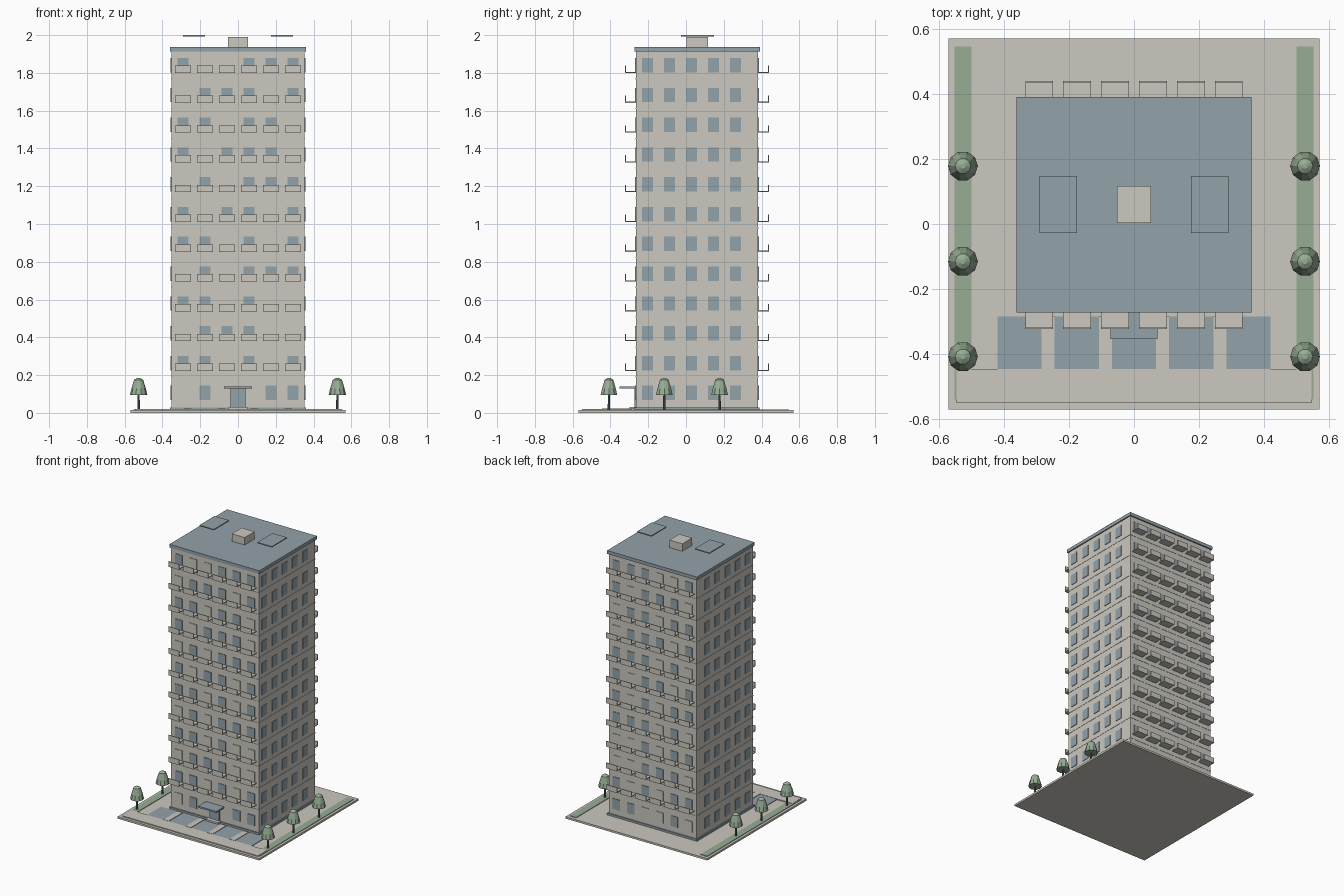
import bpy, bmesh, math
from mathutils import Matrix, Vector

cube = bpy.data.objects.get("Cube")
if cube:
    bpy.data.objects.remove(cube, do_unlink=True)


def material(name, rgb):
    m = bpy.data.materials.new(name)
    m.use_nodes = True
    m.diffuse_color = (*rgb, 1)
    m.node_tree.nodes["Principled BSDF"].inputs["Base Color"].default_value = (*rgb, 1)
    return m


STONE = material("warm_grey_stone", (0.60, 0.58, 0.52))
BLUE = material("slate_blue", (0.29, 0.36, 0.40))
GREEN = material("leaf_green", (0.31, 0.42, 0.30))
BARK = material("dark_bark", (0.13, 0.15, 0.15))


def finish(name, bm, mat):
    mesh = bpy.data.meshes.new(name)
    bm.to_mesh(mesh)
    bm.free()
    mesh.materials.append(mat)
    obj = bpy.data.objects.new(name, mesh)
    bpy.context.collection.objects.link(obj)
    return obj


def boxes(name, mat, spans):
    """One object made of boxes, each given as (x0, x1), (y0, y1), (z0, z1)."""
    bm = bmesh.new()
    for span in spans:
        mid = Vector([(a + b) / 2 for a, b in span])
        size = [abs(b - a) for a, b in span]
        bmesh.ops.create_cube(bm, size=1, matrix=Matrix.Translation(mid) @ Matrix.Diagonal((*size, 1)))
    return finish(name, bm, mat)


def around(c, half):
    return (c - half, c + half)


# Main measures
W = 0.353
FRONT, BACK = -0.265, 0.382
STOREY = 0.1577
FLOORS = 12
GROUND = 0.02
ROOF = 1.912
SILL = 0.068
columns = [(i - 2.5) * 0.1165 for i in range(6)]

# Site: slab, planting strips, road and parking bays
boxes("site_slab", STONE, [((-0.57, 0.57), (-0.57, 0.57), (0, 0.014))])
boxes("planting_strips", GREEN,
      [(around(s * 0.526, 0.026), (-0.54, 0.546), (0.01, 0.018)) for s in (-1, 1)])
boxes("access_road", STONE, [((-0.545, 0.545), (-0.55, -0.445), (0.01, 0.02))])
boxes("parking_bays", BLUE, [((-0.42, 0.42), (-0.445, -0.285), (0.01, 0.018))])
boxes("bay_dividers", STONE,
      [(around(x, 0.02), (-0.446, -0.285), (0.01, 0.022)) for x in (-0.265, -0.087, 0.087, 0.265)])

# Tower body with plinth, thin floor lines and roof
boxes("plinth", BLUE, [((-0.361, 0.361), (-0.272, 0.39), (0.012, 0.028))])
boxes("tower_body", STONE, [((-W, W), (FRONT, BACK), (GROUND, ROOF))])
boxes("floor_lines", STONE,
      [(around(0, W + 0.002), (FRONT - 0.002, BACK + 0.002), around(0.192 + i * STOREY, 0.003))
       for i in range(FLOORS - 1)])
boxes("roof_slab", BLUE, [((-0.361, 0.361), (-0.272, 0.391), (ROOF, 1.936))])
boxes("roof_hut", STONE, [((-0.052, 0.052), (0.003, 0.117), (1.93, 1.99))])
boxes("roof_panels", BLUE,
      [(around(s * 0.233, 0.058), (-0.027, 0.147), (1.993, 2.0)) for s in (-1, 1)])

# Windows: 1 is glazed, 0 has a closed shutter, one string per floor from the ground up
glazing = ["010011", "110101", "011100", "110100", "010111", "110101",
           "101101", "010111", "101110", "110110", "011101", "100111"]
glass, shutters = [], []
for floor, row in enumerate(glazing):
    z = SILL + floor * STOREY
    height = (z, z + 0.076)
    for x, state in zip(columns, row):
        for wall, out in ((FRONT, -1), (BACK, 1)):
            pane = (around(x, 0.029), (wall - out * 0.003, wall + out * 0.004), height)
            entrance = floor == 0 and out < 0 and abs(x) < 0.1
            if not entrance:
                (glass if state == "1" else shutters).append(pane)
    for i in range(5):
        y = -0.203 + i * 0.1165
        for s in (-1, 1):
            glass.append((around(s * W, 0.004), around(y, 0.029), height))
boxes("window_glass", BLUE, glass)
boxes("window_shutters", STONE, shutters)

# Balconies on the front and back: floor slab and solid rail
slabs, rails = [], []
for floor in range(1, FLOORS):
    z = 0.222 + (floor - 1) * STOREY
    for x in columns:
        for wall, out in ((FRONT, -1), (BACK, 1)):
            edge = wall + out * 0.058
            slabs.append((around(x, 0.043), (wall, edge), (z, z + 0.006)))
            rails.append((around(x, 0.043), (edge - out * 0.006, edge), (z, z + 0.039)))
boxes("balcony_floors", STONE, slabs)
boxes("balcony_rails", STONE, rails)

# Entrance
boxes("entrance_door", BLUE, [(around(0, 0.04), (FRONT - 0.008, FRONT), (GROUND, 0.13))])
boxes("entrance_canopy", BLUE, [(around(0, 0.073), (-0.353, FRONT), (0.129, 0.141))])
boxes("entrance_step", STONE, [(around(0, 0.05), (-0.30, FRONT), (GROUND, 0.032))])


# Trees: faceted crowns on thin trunks
def ring_solid(bm, at, profile, sides):
    rings = []
    for r, z in profile:
        rings.append([bm.verts.new((at[0] + r * math.cos(a), at[1] + r * math.sin(a), z))
                      for a in (math.tau * i / sides for i in range(sides))])
    for low, high in zip(rings, rings[1:]):
        for i in range(sides):
            j = (i + 1) % sides
            bm.faces.new((low[i], low[j], high[j], high[i]))
    bm.faces.new(rings[0][::-1])
    bm.faces.new(rings[-1])


crowns, trunks = bmesh.new(), bmesh.new()
for s in (-1, 1):
    for y in (-0.408, -0.115, 0.178):
        spot = (s * 0.526, y)
        ring_solid(crowns, spot, [(0.046, 0.096), (0.038, 0.13), (0.024, 0.175), (0.008, 0.185)], 10)
        ring_solid(trunks, spot, [(0.007, 0.012), (0.005, 0.11)], 8)
finish("tree_crowns", crowns, GREEN)
finish("tree_trunks", trunks, BARK)
